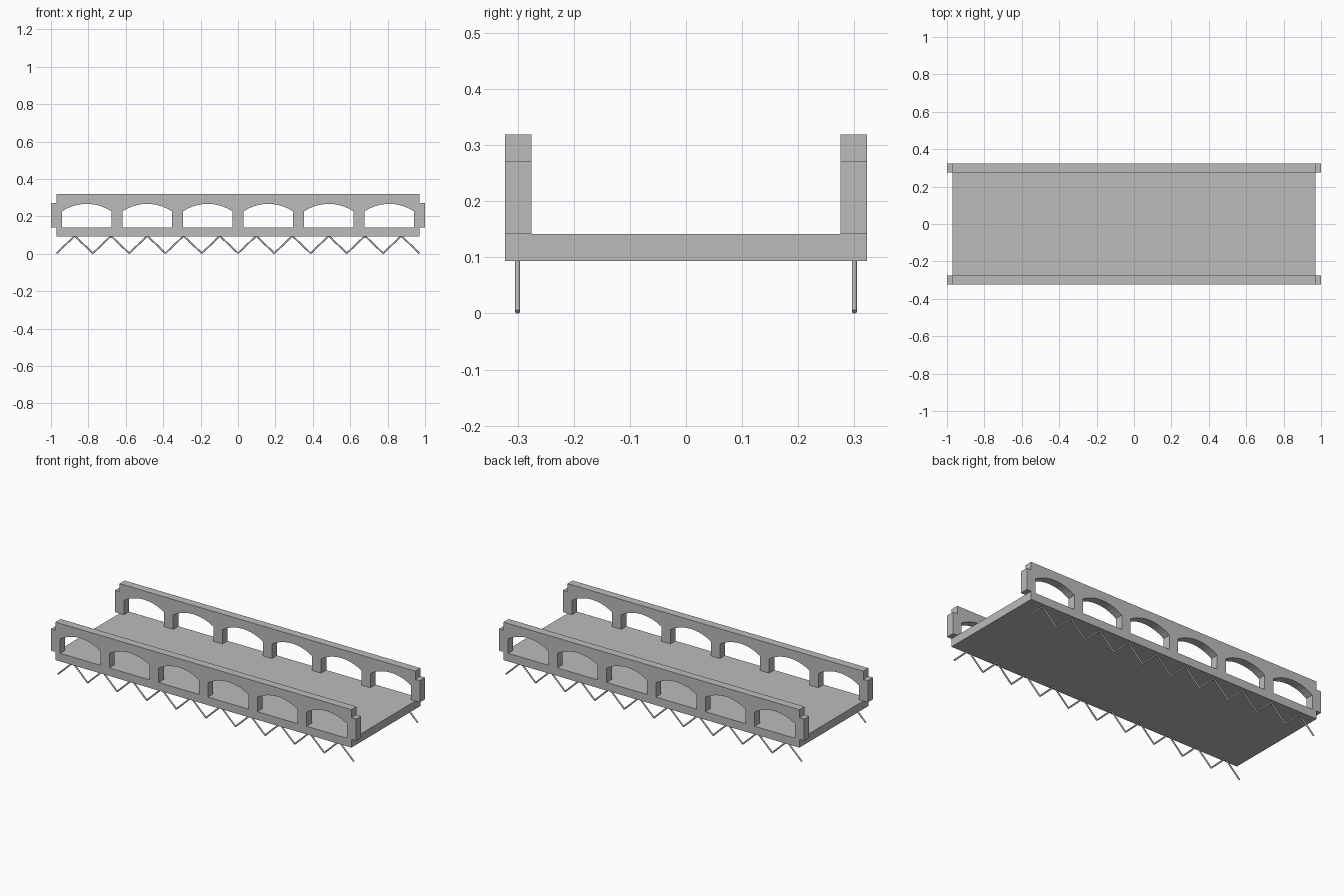
import bpy, bmesh, math
from mathutils import Vector

cube = bpy.data.objects.get("Cube")
if cube:
    bpy.data.objects.remove(cube, do_unlink=True)

GREY = (0.5, 0.5, 0.5)
stone = bpy.data.materials.new("concrete_grey")
stone.use_nodes = True
stone.diffuse_color = (*GREY, 1)
stone.node_tree.nodes["Principled BSDF"].inputs["Base Color"].default_value = (*GREY, 1)

DECK_X, DECK_Y = 0.97, 0.323
DECK_LOW, DECK_TOP = 0.094, 0.142
WALL_TOP, RAIL_TOP = 0.271, 0.319
WALL_THICK = 0.048
ARCHES, PIER = 6, 0.059
SPRING, CROWN, STEPS = 0.227, 0.267, 10
ROD_Y, ROD_R, RODS = 0.3, 0.0045, 20


def make_object(name, bm):
    bmesh.ops.recalc_face_normals(bm, faces=bm.faces)
    mesh = bpy.data.meshes.new(name)
    bm.to_mesh(mesh)
    bm.free()
    mesh.materials.append(stone)
    obj = bpy.data.objects.new(name, mesh)
    bpy.context.collection.objects.link(obj)
    return obj


def box(name, low, high):
    low, high = Vector(low), Vector(high)
    bm = bmesh.new()
    bmesh.ops.create_cube(bm, size=1)
    bmesh.ops.scale(bm, vec=high - low, verts=bm.verts)
    bmesh.ops.translate(bm, vec=(low + high) / 2, verts=bm.verts)
    return make_object(name, bm)


def arcade(name, y):
    """Wall outline with arched openings along its foot, extruded in y."""
    opening = (2 - PIER * (ARCHES + 1)) / ARCHES
    half, rise = opening / 2, CROWN - SPRING
    radius = (half ** 2 + rise ** 2) / (2 * rise)
    spread = math.asin(half / radius)
    outline = [(-1, WALL_TOP), (-1, DECK_TOP)]
    for i in range(ARCHES):
        left = -1 + PIER + i * (opening + PIER)
        outline.append((left, DECK_TOP))
        for s in range(STEPS + 1):
            a = spread * (2 * s / STEPS - 1)
            outline.append((left + half + radius * math.sin(a),
                            CROWN - radius * (1 - math.cos(a))))
        outline.append((left + opening, DECK_TOP))
    outline += [(1, DECK_TOP), (1, WALL_TOP)]
    bm = bmesh.new()
    face = bm.faces.new([bm.verts.new((x, y, z)) for x, z in outline])
    new = bmesh.ops.extrude_face_region(bm, geom=[face])["geom"]
    bmesh.ops.translate(bm, vec=(0, WALL_THICK, 0),
                        verts=[v for v in new if isinstance(v, bmesh.types.BMVert)])
    return make_object(name, bm)


def zigzag(name, y):
    """Row of thin slanted rods below the deck edge."""
    bm = bmesh.new()
    step = 2 * DECK_X / RODS
    levels = (0.0032, DECK_LOW + 0.002)
    for i in range(RODS):
        a = Vector((-DECK_X + i * step, y, levels[i % 2]))
        b = Vector((-DECK_X + (i + 1) * step, y, levels[(i + 1) % 2]))
        turn = (b - a).to_track_quat('Z', 'Y').to_matrix().to_4x4()
        turn.translation = (a + b) / 2
        bmesh.ops.create_cone(bm, cap_ends=True, segments=12, radius1=ROD_R,
                              radius2=ROD_R, depth=(b - a).length, matrix=turn)
    obj = make_object(name, bm)
    bpy.ops.object.select_all(action='DESELECT')
    obj.select_set(True)
    bpy.context.view_layer.objects.active = obj
    bpy.ops.object.shade_smooth_by_angle(angle=math.radians(40))
    return obj


# Deck slab
box("deck", (-DECK_X, -DECK_Y, DECK_LOW), (DECK_X, DECK_Y, DECK_TOP))

# Parapets and rods on both sides
for side, sign in (("front", -1), ("back", 1)):
    y = -DECK_Y if sign < 0 else DECK_Y - WALL_THICK
    arcade(side + "_arched_parapet", y)
    box(side + "_top_rail", (-DECK_X, y, WALL_TOP), (DECK_X, y + WALL_THICK, RAIL_TOP))
    zigzag(side + "_zigzag_rods", sign * ROD_Y)
